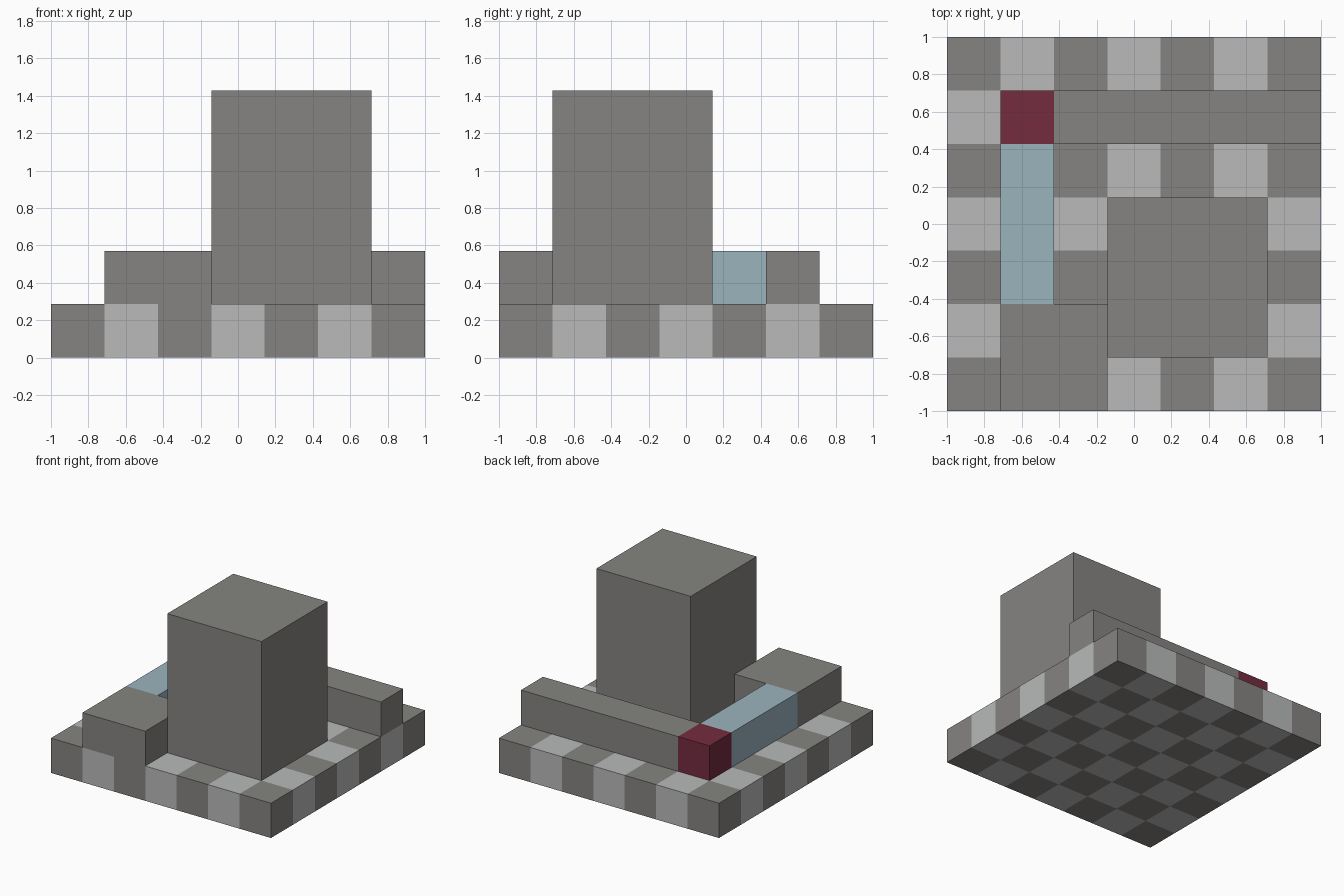
import bpy
import bmesh
from math import floor

if "Cube" in bpy.data.objects:
    bpy.data.objects.remove(bpy.data.objects["Cube"], do_unlink=True)

CELLS = 7
UNIT = 2 / CELLS


def make_material(name, rgb):
    mat = bpy.data.materials.new(name)
    mat.use_nodes = True
    colour = (*rgb, 1)
    mat.diffuse_color = colour
    mat.node_tree.nodes["Principled BSDF"].inputs["Base Color"].default_value = colour
    return mat


dark_stone = make_material("dark grey stone", (0.235, 0.231, 0.22))
pale_stone = make_material("pale grey stone", (0.48, 0.49, 0.485))
glass = make_material("pale blue", (0.33, 0.456, 0.515))
crimson = make_material("dark crimson", (0.178, 0.025, 0.051))


def finish(name, bm, *materials):
    bmesh.ops.recalc_face_normals(bm, faces=bm.faces)
    mesh = bpy.data.meshes.new(name)
    bm.to_mesh(mesh)
    bm.free()
    for mat in materials:
        mesh.materials.append(mat)
    obj = bpy.data.objects.new(name, mesh)
    bpy.context.collection.objects.link(obj)
    return obj


def block(name, corner, size, mat):
    """Box placed by its lowest corner and size, both in grid cells."""
    bm = bmesh.new()
    bmesh.ops.create_cube(bm, size=1)
    for v in bm.verts:
        for axis in range(3):
            v.co[axis] = (corner[axis] + (v.co[axis] + 0.5) * size[axis]) * UNIT
        v.co.x -= 1
        v.co.y -= 1
    return finish(name, bm, mat)


def checkered_slab(name):
    """One-cell-thick slab, chequered on its top, sides and underside."""
    bm = bmesh.new()
    bmesh.ops.create_grid(bm, x_segments=CELLS, y_segments=CELLS, size=1)
    raised = bmesh.ops.extrude_face_region(bm, geom=bm.faces[:], use_keep_orig=True)
    top = [g for g in raised["geom"] if isinstance(g, bmesh.types.BMVert)]
    bmesh.ops.translate(bm, verts=top, vec=(0, 0, UNIT))
    bm.normal_update()
    bmesh.ops.recalc_face_normals(bm, faces=bm.faces)
    for face in bm.faces:
        # Step inside the slab to find the cell this face belongs to
        inside = face.calc_center_median() - face.normal * UNIT / 2
        column = floor((inside.x + 1) / UNIT)
        row = floor((inside.y + 1) / UNIT)
        face.material_index = (column + row) % 2
    return finish(name, bm, dark_stone, pale_stone)


# Floor
checkered_slab("checkered_base")

# Structures standing on the floor
block("tower", (3, 1, 1), (3, 3, 4), dark_stone)
block("front_block", (1, 0, 1), (2, 2, 1), dark_stone)
block("blue_beam", (1, 2, 1), (1, 3, 1), glass)
block("red_corner_block", (1, 5, 1), (1, 1, 1), crimson)
block("back_wall", (2, 5, 1), (5, 1, 1), dark_stone)
